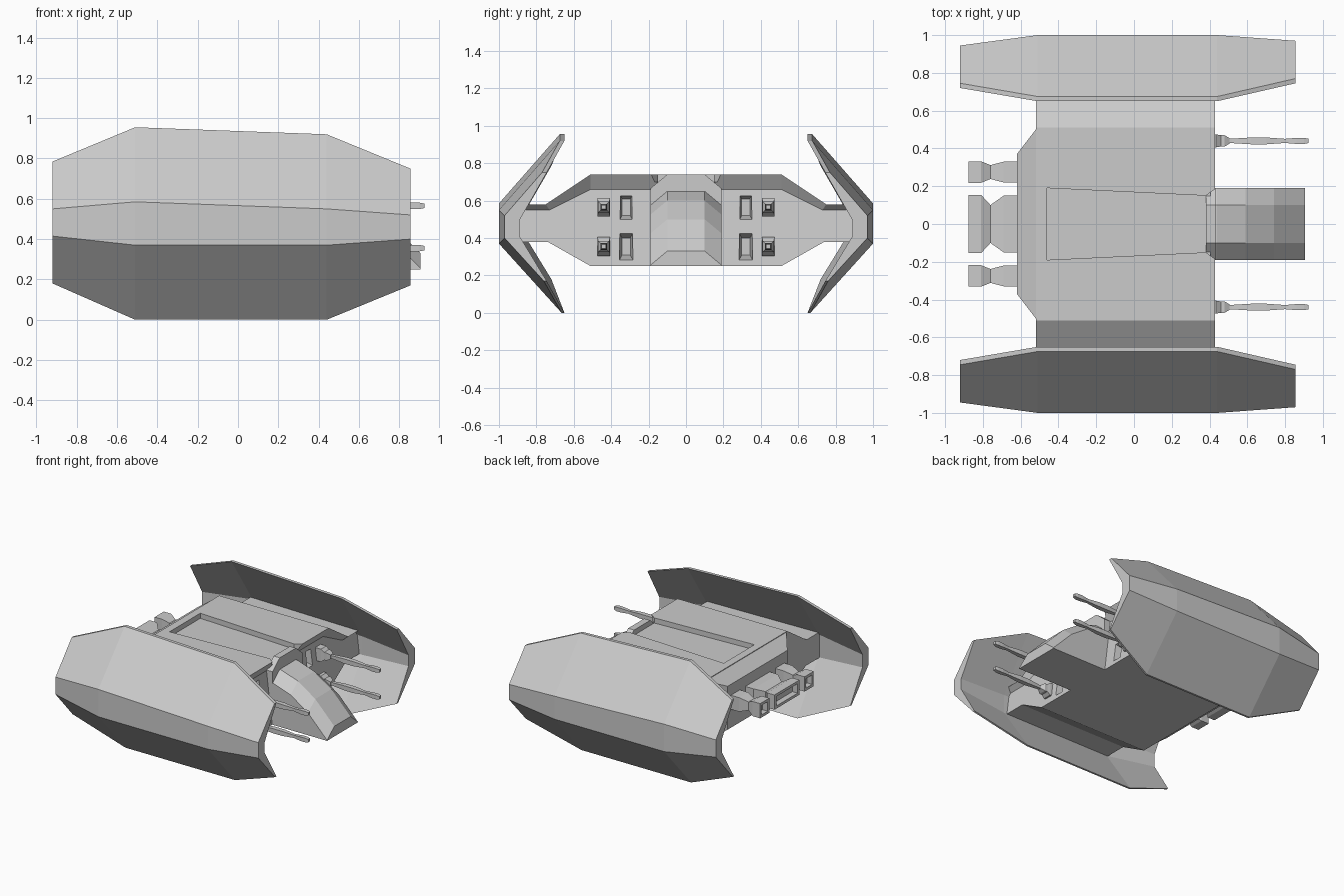
import bpy
import bmesh

cube = bpy.data.objects.get("Cube")
if cube:
    bpy.data.objects.remove(cube, do_unlink=True)

grey = bpy.data.materials.new("hull grey")
grey.use_nodes = True
grey.diffuse_color = (0.6, 0.6, 0.6, 1)
grey.node_tree.nodes["Principled BSDF"].inputs["Base Color"].default_value = (0.6, 0.6, 0.6, 1)


def loft(name, rings):
    """Skin a list of equal-length rings of 3D points and cap both ends."""
    bm = bmesh.new()
    rows = [[bm.verts.new(p) for p in ring] for ring in rings]
    n = len(rows[0])
    for a, b in zip(rows, rows[1:]):
        for i in range(n):
            j = (i + 1) % n
            bm.faces.new((a[i], a[j], b[j], b[i]))
    bm.faces.new(rows[0][::-1])
    bm.faces.new(rows[-1])
    bmesh.ops.remove_doubles(bm, verts=bm.verts, dist=0.0005)
    bmesh.ops.recalc_face_normals(bm, faces=bm.faces)
    mesh = bpy.data.meshes.new(name)
    bm.to_mesh(mesh)
    bm.free()
    mesh.materials.append(grey)
    obj = bpy.data.objects.new(name, mesh)
    bpy.context.collection.objects.link(obj)
    return obj


def rect(x, y, z, hy, hz):
    """Rectangular ring across the x axis."""
    return [(x, y + a * hy, z + b * hz) for a, b in ((-1, -1), (1, -1), (1, 1), (-1, 1))]


def mirrored(half):
    """Close a right-hand (y, z) outline, listed bottom to top, with its mirror image."""
    return half + [(-y, z) for y, z in reversed(half)]


def cut(obj, cutters):
    """Subtract the cutters, keep the result and discard the cutters."""
    for c in cutters:
        c.hide_render = True
        mod = obj.modifiers.new("cut", 'BOOLEAN')
        mod.operation, mod.solver, mod.object = 'DIFFERENCE', 'EXACT', c
    graph = bpy.context.evaluated_depsgraph_get()
    result = bpy.data.meshes.new_from_object(obj.evaluated_get(graph))
    obj.modifiers.clear()
    obj.data = result
    for c in cutters:
        bpy.data.objects.remove(c, do_unlink=True)


# Hull with side arms, tapered tail and an overhanging front edge
full = mirrored([(0.51, 0.25), (0.74, 0.38), (0.93, 0.38), (0.93, 0.58), (0.75, 0.58), (0.51, 0.74)])
inset = mirrored([(0.51, 0.25), (0.74, 0.38), (0.93, 0.38), (0.93, 0.55), (0.73, 0.55), (0.51, 0.66)])


def front_x(z):
    return 0.43 - 0.05 * (z - 0.25) / 0.41


hull = loft("hull", [
    [(-0.52, y, z) for y, z in full],
    [(0.43 if z > 0.5 else front_x(z), y, z) for y, z in full],
    [(front_x(z), y, z) for y, z in inset]])
tail = [[(x, y * w, z) for y, z in mirrored([(1, lo), (1, hi)])]
        for x, w, lo, hi in ((-0.50, 0.50, 0.26, 0.735), (-0.52, 0.50, 0.26, 0.735), (-0.62, 0.37, 0.33, 0.67))]
loft("tail", tail)

# Sunken roof panel and front pockets
plan = [(-0.46, -0.19), (0.38, -0.15), (0.45, -0.2), (0.45, 0.2), (0.38, 0.15), (-0.46, 0.19)]
cutters = [loft("roof_cutter", [[(x, y, z) for x, y in plan] for z in (0.70, 0.80)])]
for y in (-0.32, 0.32):
    for z in (0.355, 0.565):
        cutters.append(loft("pocket_cutter", [rect(0.33, y, z, 0.022, 0.045), rect(0.45, y, z, 0.04, 0.08)]))
cut(hull, cutters)


# Nose collar and sloping canopy
def canopy_ring(x, top):
    return [(x, y, z) for y, z in mirrored([(0.19, 0.25), (0.19, top - 0.075), (0.10, top)])]


loft("nose_collar", [canopy_ring(0.38, 0.74), canopy_ring(0.432, 0.74)])
loft("canopy", [canopy_ring(x, t) for x, t in ((0.40, 0.65), (0.44, 0.65), (0.59, 0.60), (0.74, 0.50), (0.905, 0.33))])


# Curved side wings: x, top, upper bend, lower bend, bottom, edge y, outer y, inner y
def wing_ring(x, top, upper, lower, bottom, edge, outer, inner, side):
    pts = [(edge + 0.025, top), (outer, upper), (outer, lower), (edge + 0.015, bottom),
           (edge, bottom), (inner, lower + 0.01), (inner, upper - 0.025), (edge, top)]
    return [(x, side * y, z) for y, z in pts]


wing_sections = [
    (-0.92, 0.785, 0.55, 0.415, 0.18, 0.72, 0.945, 0.87),
    (-0.51, 0.955, 0.585, 0.37, 0.0, 0.65, 1.0, 0.91),
    (0.44, 0.92, 0.55, 0.37, 0.0, 0.65, 1.0, 0.91),
    (0.855, 0.75, 0.52, 0.40, 0.17, 0.745, 0.97, 0.89)]
for side, label in ((1, "back"), (-1, "front")):
    loft(label + "_wing", [wing_ring(*s, side) for s in wing_sections])

# Guns: square mount, neck and slim barrel
for y in (-0.44, 0.44):
    for z in (0.355, 0.565):
        loft("gun_mount", [rect(0.37, y, z, 0.034, 0.05), rect(0.435, y, z, 0.034, 0.05),
                           rect(0.46, y, z, 0.03, 0.03), rect(0.48, y, z, 0.03, 0.03),
                           rect(0.505, y, z, 0.015, 0.015)])
        loft("gun_barrel", [rect(x, y, z, r, r) for x, r in (
            (0.48, 0.012), (0.52, 0.012), (0.62, 0.018), (0.70, 0.018),
            (0.80, 0.011), (0.86, 0.016), (0.90, 0.016), (0.925, 0.011))])

# Engines: boxy, pinched in the middle, with a hollow nozzle
for y, w, h in ((0, 0.15, 0.055), (0.275, 0.055, 0.055), (-0.275, 0.055, 0.055)):
    stations = [(-0.60, 1, 1), (-0.69, 1, 1), (-0.76, 0.67, 0.6), (-0.81, 1.03, 1.05), (-0.875, 1.03, 1.05)]
    rings = [rect(x, y, 0.53, w * a, h * b) for x, a, b in stations]
    rim = 0.018
    rings += [rect(x, y, 0.53, w - rim, h - rim) for x in (-0.875, -0.83)]
    loft("engine", rings)
